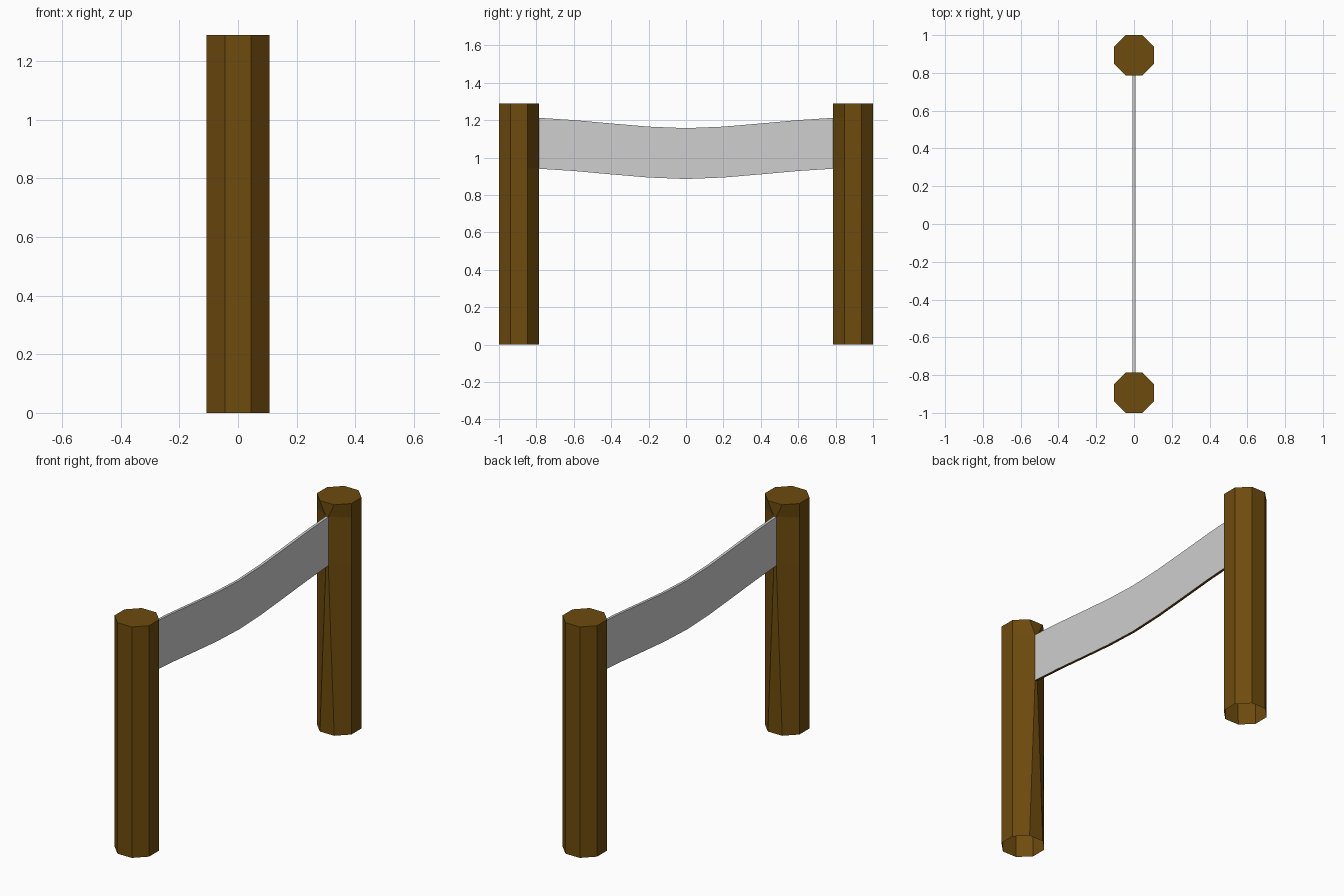
import bpy, bmesh, math

if "Cube" in bpy.data.objects:
    bpy.data.objects.remove(bpy.data.objects["Cube"])


def material(name, rgb):
    m = bpy.data.materials.new(name)
    m.diffuse_color = (*rgb, 1)
    m.use_nodes = True
    m.node_tree.nodes["Principled BSDF"].inputs["Base Color"].default_value = m.diffuse_color
    return m


brown = material("brown wood", (0.155, 0.07, 0.004))
grey = material("pale grey cloth", (0.62, 0.62, 0.62))

HALF = 0.0075           # half thickness of the banner
R, C = 0.107, 0.893     # post apothem and post centre distance
INNER = C - R           # y where the banner meets the posts
END_TOP, DROP = 1.212, 0.272


def make(name, bm, mats):
    bmesh.ops.recalc_face_normals(bm, faces=bm.faces)
    me = bpy.data.meshes.new(name)
    bm.to_mesh(me)
    bm.free()
    for m in mats:
        me.materials.append(m)
    ob = bpy.data.objects.new(name, me)
    bpy.context.collection.objects.link(ob)


# Octagonal post, open below, inner face pinched to the banner's thickness
def post(name, side):
    bm = bmesh.new()
    rad = R / math.cos(math.pi / 8)
    rings = []
    for z in (0, END_TOP - DROP, END_TOP, 1.29):
        ring = []
        for i in range(8):
            a = math.pi / 8 + i * math.pi / 4
            x, y = rad * math.cos(a), rad * math.sin(a)
            if 0 < z < 1.29 and y * side < -0.9 * R:
                x = math.copysign(HALF, x)
            ring.append(bm.verts.new((x, side * C + y, z)))
        rings.append(ring)
    for lo, hi in zip(rings, rings[1:]):
        for i in range(8):
            j = (i + 1) % 8
            bm.faces.new((lo[i], lo[j], hi[j], hi[i]))
    bm.faces.new(rings[-1])
    # outward normals for the open shell
    make(name, bm, [brown])


post("front_post", -1)
post("back_post", 1)

# Sagging banner swept between the posts, with a brown underside
half_profile = [(0.2, 1.165), (0.4, 1.182), (0.6, 1.2), (INNER, END_TOP)]
path = [(-y, z) for y, z in reversed(half_profile)] + [(0, 1.157)] + half_profile
bm = bmesh.new()
sections = [[bm.verts.new(p) for p in ((-HALF, y, z - DROP), (HALF, y, z - DROP),
                                       (HALF, y, z), (-HALF, y, z))] for y, z in path]
for a, b in zip(sections, sections[1:]):
    for i in range(4):
        j = (i + 1) % 4
        f = bm.faces.new((a[i], a[j], b[j], b[i]))
        f.material_index = 1 if i == 0 else 0
bm.faces.new(sections[0])
bm.faces.new(sections[-1])
make("banner", bm, [grey, brown])
